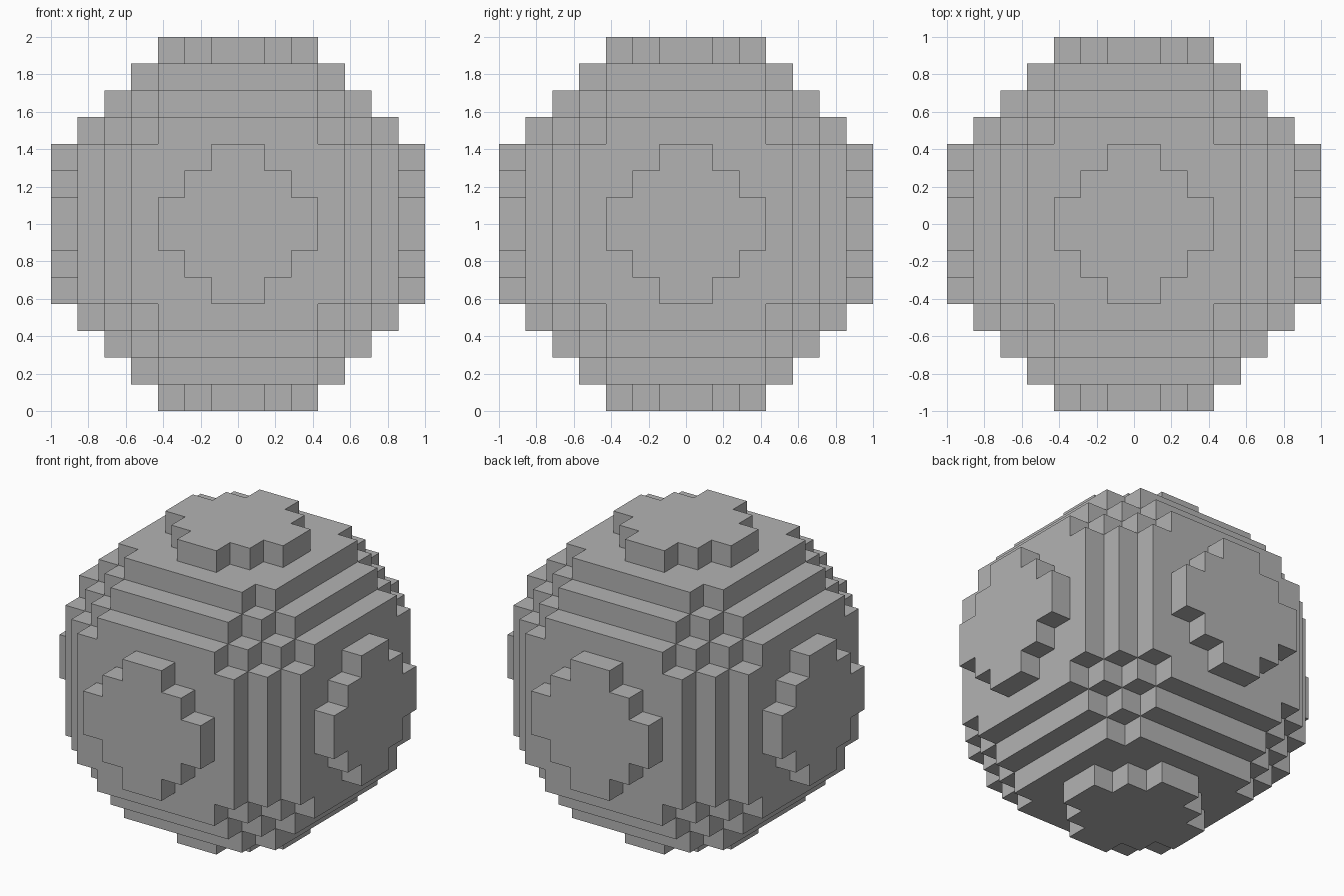
import bpy
import bmesh
from mathutils import Vector

if "Cube" in bpy.data.objects:
    bpy.data.objects.remove(bpy.data.objects["Cube"])

RADIUS = 7                # sphere radius counted in blocks
SIZE = 1.0 / RADIUS       # edge length of one block


def filled(cell):
    # A block belongs to the ball when its centre lies inside the sphere
    return sum((c + 0.5) ** 2 for c in cell) <= RADIUS ** 2


def add_face(bm, cell, axis, side):
    # Outward-facing square on one side of a block
    u, v = (axis + 1) % 3, (axis + 2) % 3
    corners = [(0, 0), (1, 0), (1, 1), (0, 1)]
    if side < 0:
        corners.reverse()
    verts = []
    for a, b in corners:
        p = Vector(cell)
        p[axis] += 1 if side > 0 else 0
        p[u] += a
        p[v] += b
        verts.append(bm.verts.new(p * SIZE + Vector((0, 0, 1))))
    bm.faces.new(verts)


# Stepped ball: only the exposed block faces are made
bm = bmesh.new()
span = range(-RADIUS, RADIUS)
for cell in [(x, y, z) for x in span for y in span for z in span]:
    if not filled(cell):
        continue
    for axis in range(3):
        for side in (-1, 1):
            neighbour = list(cell)
            neighbour[axis] += side
            if not filled(neighbour):
                add_face(bm, cell, axis, side)
bmesh.ops.remove_doubles(bm, verts=bm.verts[:], dist=1e-4)

mesh = bpy.data.meshes.new("block_sphere")
bm.to_mesh(mesh)
bm.free()

# Plain grey surface
grey = bpy.data.materials.new("grey")
grey.diffuse_color = (0.45, 0.45, 0.45, 1)
grey.use_nodes = True
grey.node_tree.nodes["Principled BSDF"].inputs["Base Color"].default_value = grey.diffuse_color
mesh.materials.append(grey)

ball = bpy.data.objects.new("block_sphere", mesh)
bpy.context.collection.objects.link(ball)
